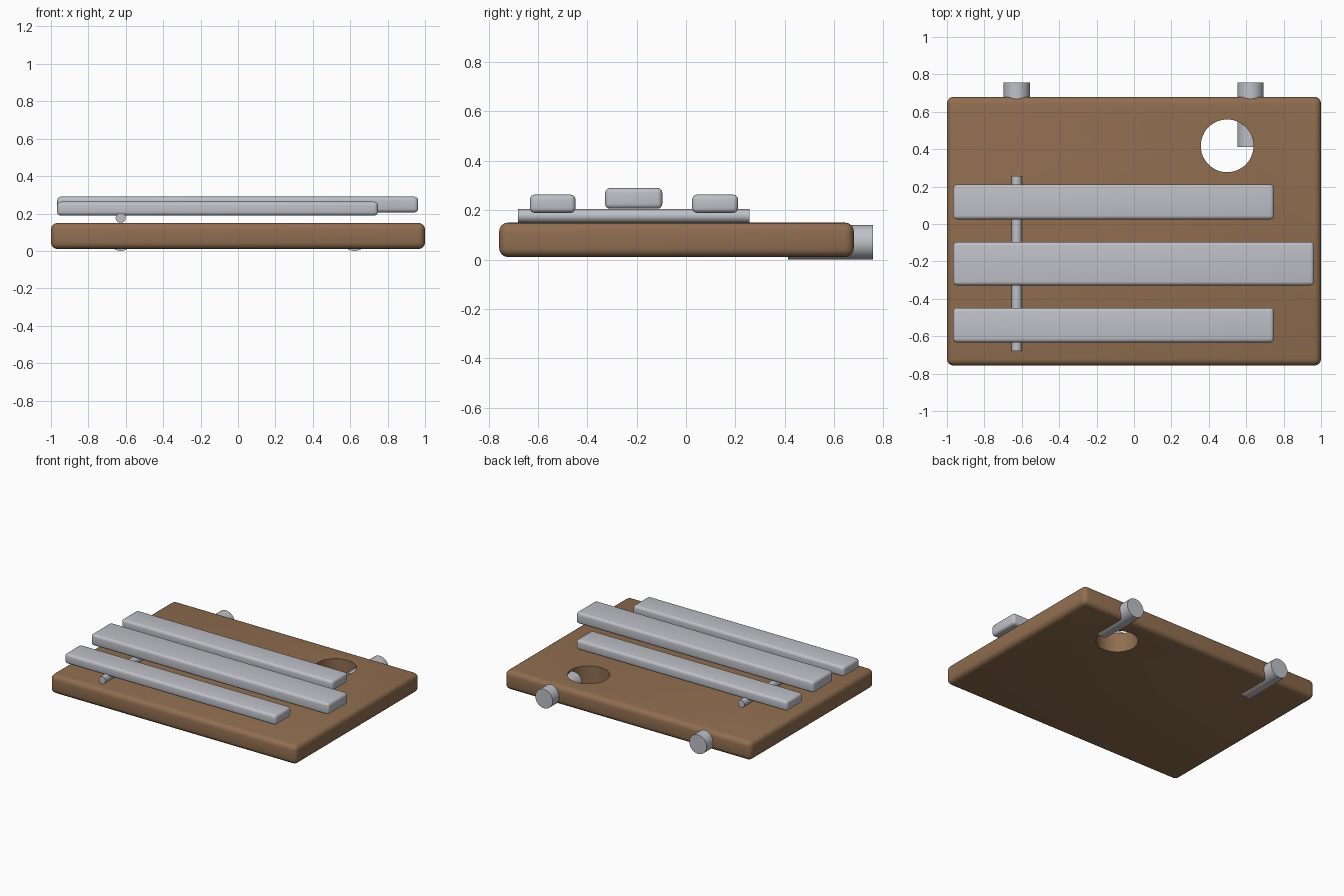
import bpy, math

if "Cube" in bpy.data.objects:
    bpy.data.objects.remove(bpy.data.objects["Cube"])


def material(name, rgb):
    m = bpy.data.materials.new(name)
    m.diffuse_color = (*rgb, 1.0)
    m.use_nodes = True
    m.node_tree.nodes["Principled BSDF"].inputs["Base Color"].default_value = m.diffuse_color
    return m


WOOD = material("brown wood", (0.28, 0.155, 0.08))
METAL = material("grey metal", (0.52, 0.53, 0.57))


def activate(obj):
    bpy.ops.object.select_all(action='DESELECT')
    obj.select_set(True)
    bpy.context.view_layer.objects.active = obj


def block(name, lo, hi, bevel, mat):
    """Rounded box between two corners."""
    bpy.ops.mesh.primitive_cube_add(
        size=1, location=[(a + b) / 2 for a, b in zip(lo, hi)])
    o = bpy.context.object
    o.name = name
    o.scale = [b - a for a, b in zip(lo, hi)]
    bpy.ops.object.transform_apply(location=False, rotation=False, scale=True)
    m = o.modifiers.new("rounded edges", 'BEVEL')
    m.width, m.segments = bevel, 4
    bpy.ops.object.modifier_apply(modifier=m.name)
    o.data.materials.append(mat)
    return o


def rod(name, x, y0, y1, z, r, mat):
    """Cylinder lying along the y axis."""
    bpy.ops.mesh.primitive_cylinder_add(
        vertices=32, radius=r, depth=y1 - y0,
        location=(x, (y0 + y1) / 2, z), rotation=(math.pi / 2, 0, 0))
    o = bpy.context.object
    o.name = name
    o.data.materials.append(mat)
    bpy.ops.object.shade_smooth_by_angle(angle=math.radians(40))
    return o


# Wooden board with a round through hole
board = block("board", (-1, -0.757, 0.01), (1, 0.68, 0.15), 0.036, WOOD)
bpy.ops.mesh.primitive_cylinder_add(vertices=48, radius=0.141, depth=1,
                                    location=(0.498, 0.418, 0.08))
cutter = bpy.context.object
cutter.name = "hole_cutter"
cutter.hide_render = True
cutter.data.materials.append(WOOD)
cut = board.modifiers.new("hole", 'BOOLEAN')
cut.object, cut.operation, cut.solver = cutter, 'DIFFERENCE', 'EXACT'
activate(board)
bpy.ops.object.modifier_apply(modifier=cut.name)
bpy.data.objects.remove(cutter)
bpy.ops.object.shade_smooth_by_angle(angle=math.radians(40))

# Two pegs sunk into the rear edge
for side, x in (("left", -0.627), ("right", 0.623)):
    rod(side + "_peg", x, 0.413, 0.757, 0.07, 0.07, METAL)

# Thin support rod under the slats
rod("support_rod", -0.627, -0.68, 0.257, 0.177, 0.027, METAL)

# Three metal slats: name, y range, right end, z range
for name, y0, y1, x1, z0, z1 in (
        ("front_slat", -0.633, -0.448, 0.748, 0.189, 0.263),
        ("middle_slat", -0.328, -0.096, 0.963, 0.206, 0.29),
        ("rear_slat", 0.025, 0.211, 0.748, 0.189, 0.263)):
    block(name, (-0.967, y0, z0), (x1, y1, z1), 0.02, METAL)
    bpy.ops.object.shade_smooth_by_angle(angle=math.radians(40))
